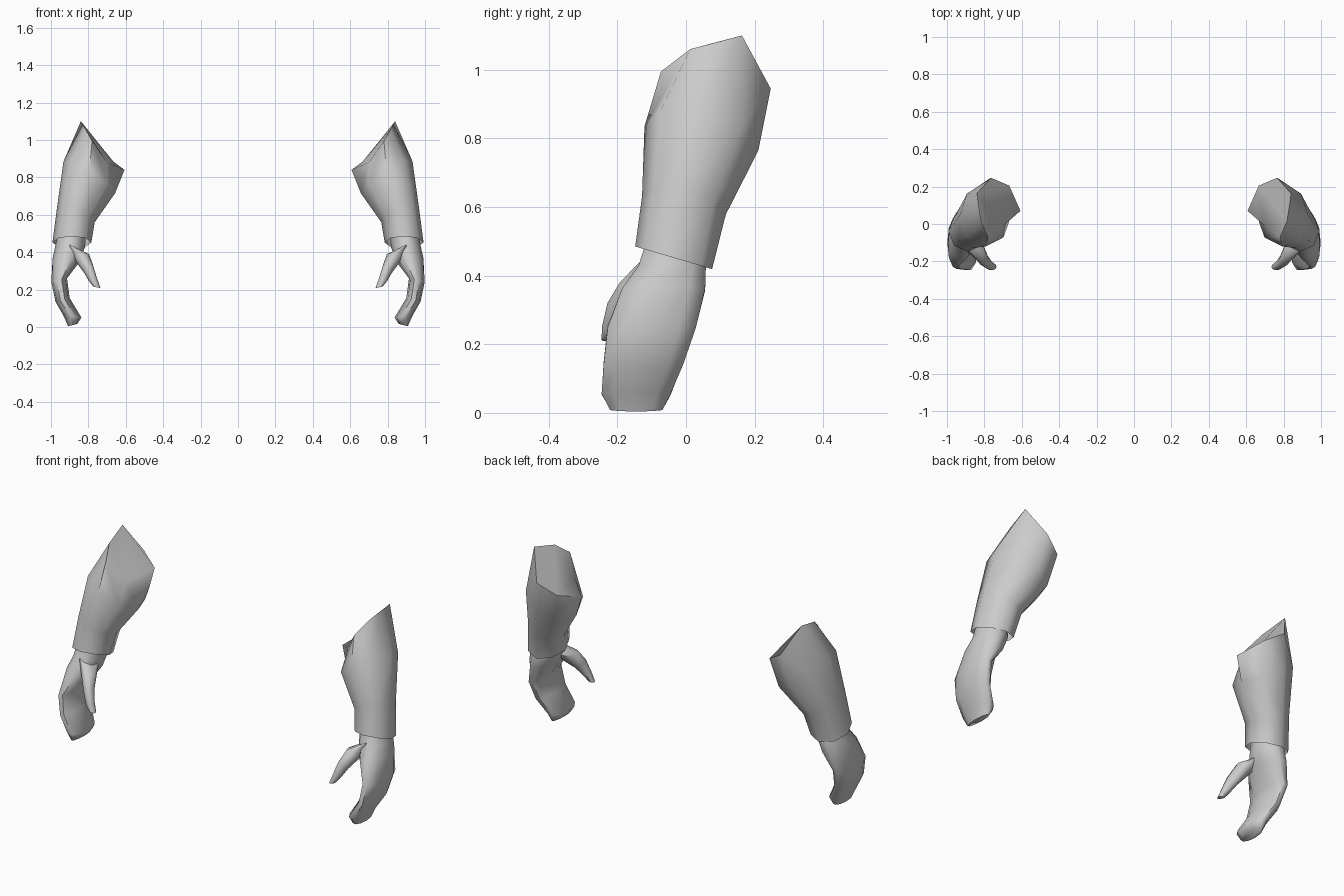
import bpy, bmesh, math
from mathutils import Vector

if "Cube" in bpy.data.objects:
    bpy.data.objects.remove(bpy.data.objects["Cube"])

grey = bpy.data.materials.new("plain grey")
grey.diffuse_color = (0.6, 0.6, 0.6, 1)
grey.use_nodes = True
grey.node_tree.nodes["Principled BSDF"].inputs["Base Color"].default_value = grey.diffuse_color


def ellipse(cx, cy, cz, rx, ry, zx=0.0, zy=0.0, n=8):
    """Tilted elliptical cross-section; starts outward (+x) and goes round by the front."""
    pts = []
    for i in range(n):
        a = 2 * math.pi * i / n
        c, s = math.cos(a), -math.sin(a)
        pts.append(Vector((cx + rx * c, cy + ry * s, cz + zx * c + zy * s)))
    return pts


def loft(name, rings, cap_start=True, cap_end=True):
    """Skin a list of rings and mirror the part to the other arm."""
    bm = bmesh.new()
    loops = [[bm.verts.new(p) for p in ring] for ring in rings]
    n = len(loops[0])
    for a, b in zip(loops, loops[1:]):
        for i in range(n):
            j = (i + 1) % n
            bm.faces.new((a[i], a[j], b[j], b[i]))
    if cap_start:
        bm.faces.new(loops[0])
    if cap_end:
        bm.faces.new(loops[-1])
    bmesh.ops.recalc_face_normals(bm, faces=bm.faces[:])
    mesh = bpy.data.meshes.new(name)
    bm.to_mesh(mesh)
    bm.free()
    mesh.materials.append(grey)
    obj = bpy.data.objects.new(name, mesh)
    bpy.context.collection.objects.link(obj)
    bpy.ops.object.select_all(action='DESELECT')
    obj.select_set(True)
    bpy.context.view_layer.objects.active = obj
    bpy.ops.object.shade_smooth_by_angle(angle=math.radians(62))
    mirror = obj.modifiers.new("both sides", 'MIRROR')
    mirror.use_axis[0] = True
    return obj


# Sleeve: slanted elbow cut, tapering to an open cuff
elbow_cut = [Vector(p) for p in (
    (0.83, 0.09, 1.08), (0.817, 0.012, 1.06), (0.78, -0.073, 0.995), (0.70, -0.01, 0.88),
    (0.607, 0.07, 0.84), (0.667, 0.205, 0.885), (0.765, 0.247, 0.945), (0.84, 0.163, 1.10))]
loft("sleeve", [
    elbow_cut,
    ellipse(0.795, 0.045, 0.80, 0.138, 0.166, 0.085, -0.035),
    ellipse(0.866, -0.006, 0.605, 0.10, 0.122, 0.045, -0.027),
    ellipse(0.888, -0.036, 0.452, 0.104, 0.112, 0.0, -0.033),
], cap_end=False)

# Hand: wrist inside the cuff, then a flat mitten curling inward
loft("hand", [
    ellipse(0.890, -0.035, 0.50, 0.075, 0.085, n=10),
    ellipse(0.897, -0.040, 0.43, 0.080, 0.103, n=10),
    ellipse(0.918, -0.065, 0.36, 0.073, 0.127, 0.01, n=10),
    ellipse(0.956, -0.100, 0.25, 0.042, 0.135, -0.01, n=10),
    ellipse(0.938, -0.124, 0.145, 0.038, 0.122, -0.01, n=10),
    ellipse(0.885, -0.145, 0.055, 0.048, 0.106, 0.005, n=10),
    ellipse(0.884, -0.145, 0.010, 0.024, 0.080, -0.006, n=10),
])

# Thumb: slim finger reaching inward and forward
loft("thumb", [
    ellipse(0.880, -0.085, 0.43, 0.050, 0.055, 0.03),
    ellipse(0.832, -0.145, 0.370, 0.036, 0.048, -0.02, -0.01),
    ellipse(0.800, -0.195, 0.310, 0.026, 0.034, -0.016, -0.01),
    ellipse(0.774, -0.220, 0.250, 0.021, 0.025, -0.008),
    ellipse(0.754, -0.228, 0.212, 0.019, 0.018, 0.004),
])
